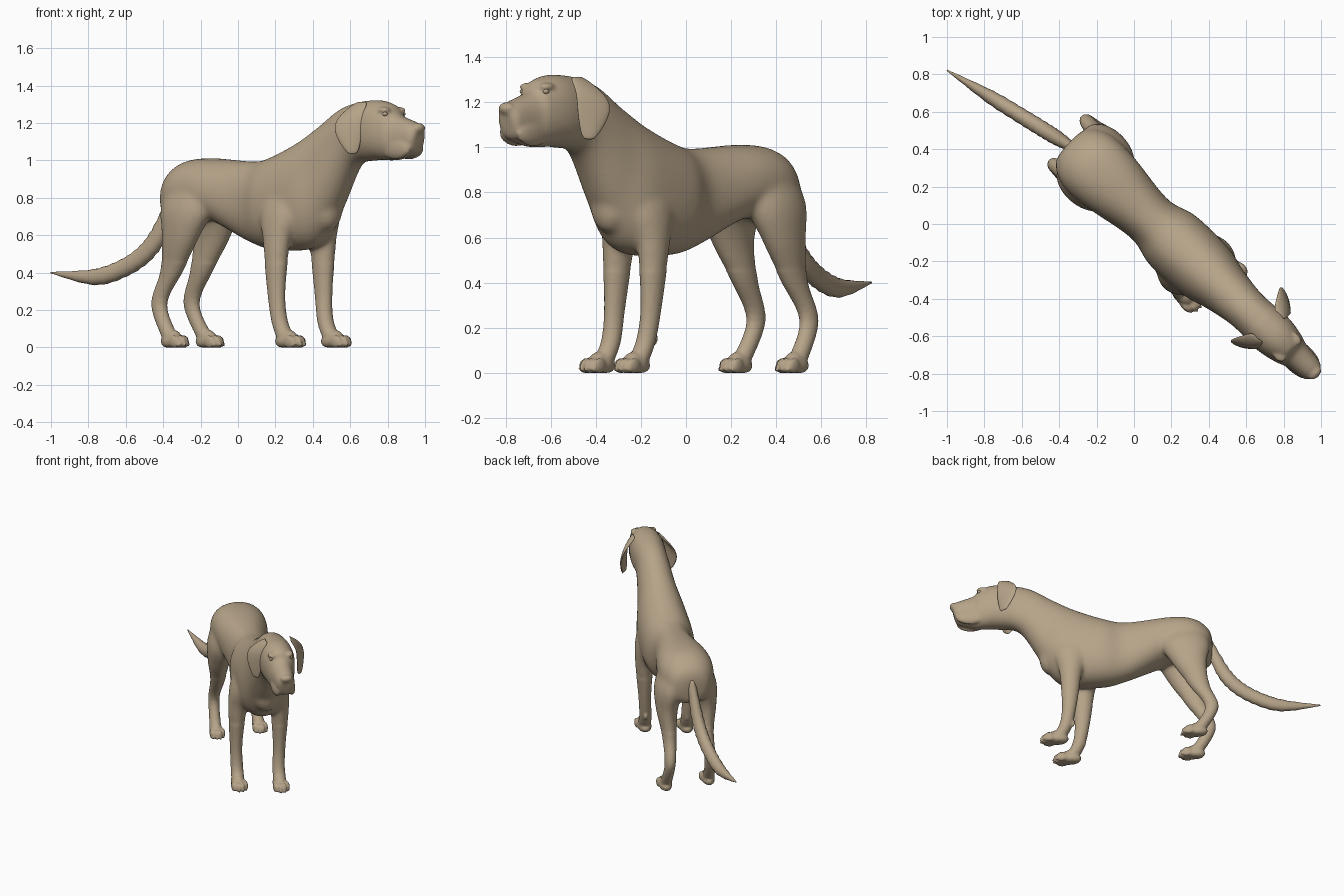
import bpy, bmesh, math
from mathutils import Vector, Matrix

if "Cube" in bpy.data.objects:
    bpy.data.objects.remove(bpy.data.objects["Cube"])

# Dog frame: u forward, v to its left, turned 43 degrees from x
FWD = Vector((0.731, -0.682, 0))
LEFT = Vector((0.682, 0.731, 0))
UP = Vector((0, 0, 1))
ORIGIN = Vector((0.0525, 0.0563, 0))

coat = bpy.data.materials.new("brown_coat")
coat.diffuse_color = (0.47, 0.37, 0.25, 1)
coat.use_nodes = True
coat.node_tree.nodes["Principled BSDF"].inputs["Base Color"].default_value = coat.diffuse_color


def dog(u, v, z):
    return ORIGIN + FWD * u + LEFT * v + UP * z


def smooth_rows(rows, steps=6):
    """Catmull-Rom interpolation of number tuples."""
    out = []
    for i in range(len(rows) - 1):
        p = [rows[max(i - 1, 0)], rows[i], rows[i + 1], rows[min(i + 2, len(rows) - 1)]]
        for s in range(steps):
            t = s / steps
            out.append([b + 0.5 * t * (c - a + t * (2 * a - 5 * b + 4 * c - d + t * (3 * b - a - 3 * c + d)))
                        for a, b, c, d in zip(*p)])
    return out + [list(rows[-1])]


def loft(bm, rings, n=28, power=2.0):
    """Skin rings given as (centre, half axis A, half axis B)."""
    loops = []
    for c, a, b in rings:
        loop = []
        for k in range(n):
            t = math.tau * k / n
            ca, sa = math.cos(t), math.sin(t)
            ca = math.copysign(abs(ca) ** (2 / power), ca)
            sa = math.copysign(abs(sa) ** (2 / power), sa)
            loop.append(bm.verts.new(c + a * ca + b * sa))
        loops.append(loop)
    for l0, l1 in zip(loops, loops[1:]):
        for k in range(n):
            bm.faces.new((l0[k], l0[(k + 1) % n], l1[(k + 1) % n], l1[k]))
    bm.faces.new(loops[0][::-1])
    bm.faces.new(loops[-1])


def blob(bm, centre, ru, rv, rz):
    """Ellipsoid aligned with the dog."""
    frame = Matrix((FWD, LEFT, UP)).transposed().to_4x4()
    m = Matrix.Translation(centre) @ frame @ Matrix.Diagonal((ru, rv, rz, 1))
    bmesh.ops.create_uvsphere(bm, u_segments=20, v_segments=12, radius=1, matrix=m)


def finish(bm, name):
    bmesh.ops.recalc_face_normals(bm, faces=bm.faces[:])
    for f in bm.faces:
        f.smooth = True
    me = bpy.data.meshes.new(name)
    bm.to_mesh(me)
    bm.free()
    me.materials.append(coat)
    ob = bpy.data.objects.new(name, me)
    bpy.context.collection.objects.link(ob)
    return ob


body = bmesh.new()

# Torso, neck and head: top u, top z, bottom u, bottom z, half width
spine = [
    (-.55, .86, -.55, .76, .05), (-.52, .93, -.53, .67, .13), (-.42, .995, -.42, .66, .185),
    (-.26, 1.012, -.24, .68, .185), (.05, .995, .03, .565, .143), (.20, 1.02, .22, .52, .18),
    (.40, 1.1, .50, .54, .175), (.55, 1.185, .64, .72, .14), (.73, 1.29, .79, .96, .115),
    (.94, 1.322, .94, 1, .12), (1.06, 1.297, 1.05, 1, .10), (1.11, 1.245, 1.12, 1.005, .08),
    (1.235, 1.2, 1.22, 1.035, .062), (1.265, 1.17, 1.245, 1.08, .035)]
rings = []
for ut, zt, ub, zb, w in smooth_rows(spine):
    top, bot = dog(ut, 0, zt), dog(ub, 0, zb)
    rings.append(((top + bot) / 2, LEFT * w, (top - bot) / 2))
loft(body, rings, 36, 2.2)

# Lips, brows, nose and breastbone
for s in (-1, 1):
    blob(body, dog(1.13, s * .052, 1.065), .105, .03, .06)
    blob(body, dog(1.05, s * .06, 1.268), .04, .03, .018)
blob(body, dog(1.25, 0, 1.172), .028, .042, .028)
blob(body, dog(.585, 0, .74), .07, .09, .12)

# Leg profiles: height, offset ahead of the paw, distance from midline, half depth, half width
front = [(.97, -.16, .08, .05, .03), (.75, -.12, .115, .13, .075), (.57, -.115, .14, .083, .065),
         (.30, -.105, .145, .052, .044), (.14, -.08, .14, .046, .043), (.05, -.03, .14, .055, .045)]
hind = [(.96, .07, .05, .12, .08), (.76, .065, .115, .17, .10), (.59, .035, .14, .12, .075),
        (.41, -.035, .135, .07, .05), (.23, -.12, .145, .047, .038), (.05, -.03, .155, .05, .04)]


def leg(profile, foot_u, side, shift, size):
    path = []
    for z, du, v, depth, width in smooth_rows(profile):
        path.append((dog(foot_u + du, side * v + shift * (1 - z), z), FWD * depth, LEFT * width))
    loft(body, path, 24)
    # Paw with four clawed toes, rising to the pastern
    c = dog(foot_u, side * profile[-1][2] + shift, 0)
    blob(body, c - FWD * .015 + UP * .032, .085 * size, .05 * size, .042)
    blob(body, c - FWD * .015 + UP * .05, .06 * size, .044 * size, .045)
    for i in range(4):
        ahead = .058 if i in (1, 2) else .035
        toe = c + (FWD * ahead + LEFT * (i - 1.5) * .028) * size
        blob(body, toe + UP * .03, .04 * size, .0165 * size, .036)
        blob(body, toe + FWD * .034 + UP * .014, .016, .006, .01)


for side in (-1, 1):
    leg(front, .507 + .037 * side, side, -.033, 1)
    leg(hind, -.417 - .017 * side, side, .01, .92)
    # Dewclaw
    blob(body, dog(.385 + .03 * side, .14 * side - .02, .15), .018, .012, .03)

# Flat soles
for v in body.verts:
    v.co.z = max(v.co.z, 0)

# Merge into one skin; soften the joins above the paws and below the face
dog_body = finish(body, "dog_body")
rm = dog_body.modifiers.new("merge", 'REMESH')
rm.mode = 'VOXEL'
rm.voxel_size = 0.009
rm.use_smooth_shade = True
merged = bpy.data.meshes.new_from_object(dog_body.evaluated_get(bpy.context.evaluated_depsgraph_get()))
dog_body.modifiers.clear()
dog_body.data = merged
if not merged.materials:
    merged.materials.append(coat)
joins = dog_body.vertex_groups.new(name="joins")
joins.add([v.index for v in merged.vertices
           if v.co.z > .45 and (v.co - ORIGIN).dot(FWD) < .85], 1, 'REPLACE')
for group, count in (("joins", 40), ("", 4)):
    sm = dog_body.modifiers.new("soften", 'SMOOTH')
    sm.vertex_group = group
    sm.iterations = count

# Tail, straight when seen from above
tail = bmesh.new()
curve = smooth_rows([(-.33, .84, .03), (-.41, .63, .046), (-.49, .51, .049), (-.61, .425, .048),
                     (-.77, .376, .042), (-1, .40, .004)])  # x, z, half thickness
points = [Vector((x, .41 - (x + .33) * .615, z)) for x, z, r in curve]
rings = []
for i, p in enumerate(points):
    tangent = points[min(i + 1, len(points) - 1)] - points[max(i - 1, 0)]
    side = tangent.cross(UP).normalized()
    r = curve[i][2] * (1 + .04 * (-1) ** i)
    rings.append((p, side * r * .85, side.cross(tangent).normalized() * r))
loft(tail, rings, 16)
finish(tail, "tail")

# Hanging ears: height, front u, front v, back u, back v
ear_rows = [(1.315, .94, .075, .86, .075), (1.25, .94, .12, .815, .16),
            (1.17, .945, .125, .785, .215), (1.03, .92, .13, .875, .17)]
for name, s in (("left_ear", 1), ("right_ear", -1)):
    ear = bmesh.new()
    grid = []
    for z, uf, vf, ub, vb in ear_rows:
        row = []
        for k in range(4):
            t = k / 3
            bulge = .012 * math.sin(math.pi * t)
            row.append(ear.verts.new(dog(uf + (ub - uf) * t, s * (vf + (vb - vf) * t + bulge) + .015, z)))
        grid.append(row)
    for r0, r1 in zip(grid, grid[1:]):
        for k in range(3):
            ear.faces.new((r0[k], r0[k + 1], r1[k + 1], r1[k]))
    ob = finish(ear, name)
    so = ob.modifiers.new("thickness", 'SOLIDIFY')
    so.thickness = 0.014
    so.offset = 0
    ss = ob.modifiers.new("round", 'SUBSURF')
    ss.levels = ss.render_levels = 2

# Eyes
for name, s in (("left_eye", 1), ("right_eye", -1)):
    eye = bmesh.new()
    blob(eye, dog(1.068, s * .07, 1.248), .015, .014, .012)
    finish(eye, name)
